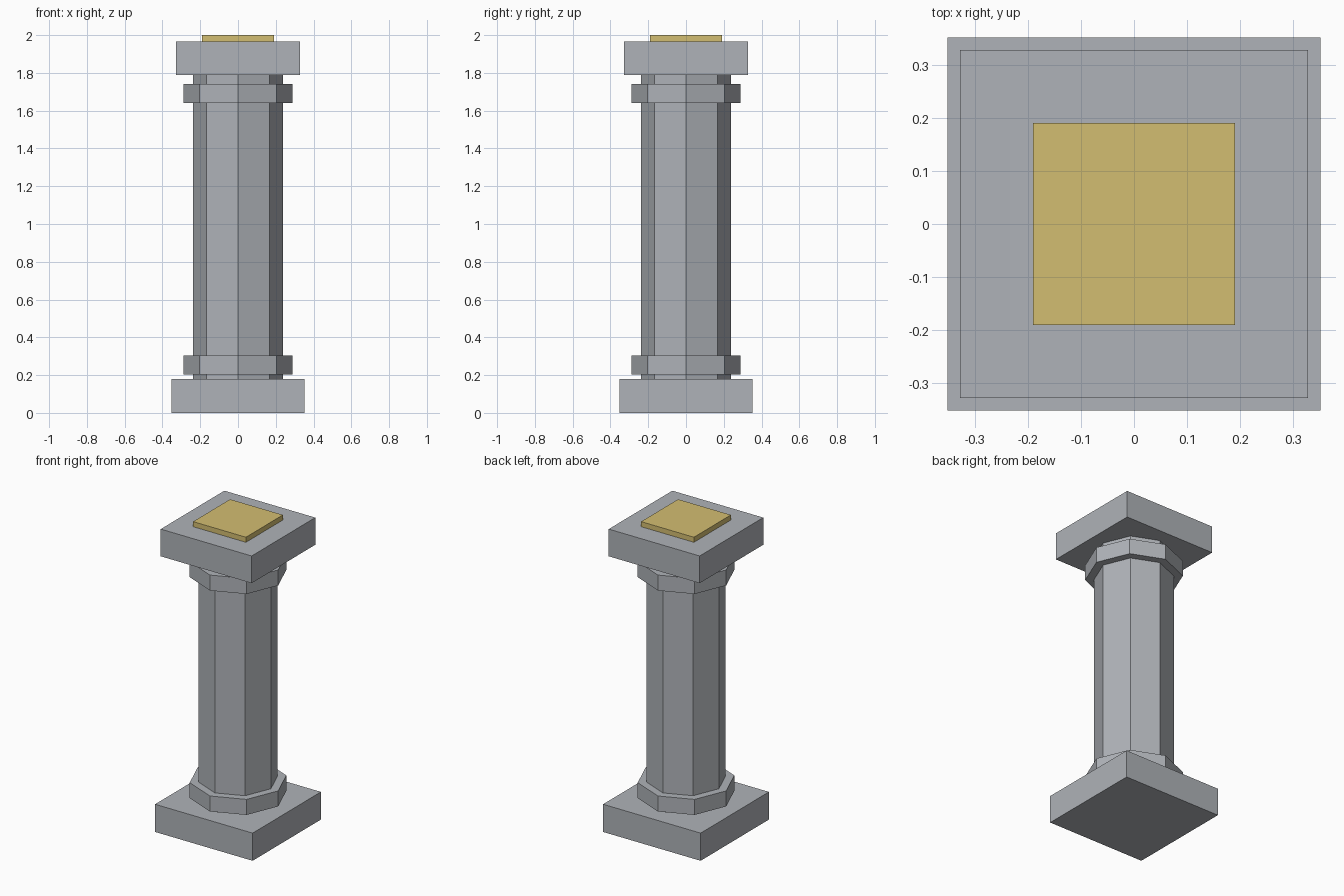
import bpy
import math

cube = bpy.data.objects.get("Cube")
if cube:
    bpy.data.objects.remove(cube, do_unlink=True)


def make_material(name, rgb):
    mat = bpy.data.materials.new(name)
    mat.use_nodes = True
    mat.diffuse_color = (*rgb, 1)
    mat.node_tree.nodes["Principled BSDF"].inputs["Base Color"].default_value = (*rgb, 1)
    return mat


stone = make_material("grey stone", (0.43, 0.45, 0.48))
gold = make_material("pale gold", (0.65, 0.51, 0.165))


def prism(name, sides, radius, bottom, top, mat, turn=0):
    """Upright flat-sided prism between two heights."""
    bpy.ops.mesh.primitive_cylinder_add(
        vertices=sides, radius=radius, depth=top - bottom,
        location=(0, 0, (bottom + top) / 2), rotation=(0, 0, turn))
    obj = bpy.context.object
    obj.name = name
    obj.data.materials.append(mat)
    bpy.ops.object.transform_apply(location=False, rotation=True, scale=False)
    return obj


def slab(name, half_width, bottom, top, mat):
    """Square slab with its sides along the axes."""
    return prism(name, 4, half_width * math.sqrt(2), bottom, top, mat, math.pi / 4)


# Square plinth and capital
slab("base_plinth", 0.351, 0, 0.18, stone)
slab("capital_slab", 0.327, 1.79, 1.967, stone)

# Octagonal shaft with a corner on each axis, and its two collars
prism("shaft", 8, 0.237, 0.18, 1.79, stone)
prism("lower_collar", 8, 0.289, 0.203, 0.304, stone)
prism("upper_collar", 8, 0.289, 1.64, 1.741, stone)

# Gold plate on top
slab("top_plate", 0.19, 1.967, 2.0, gold)
